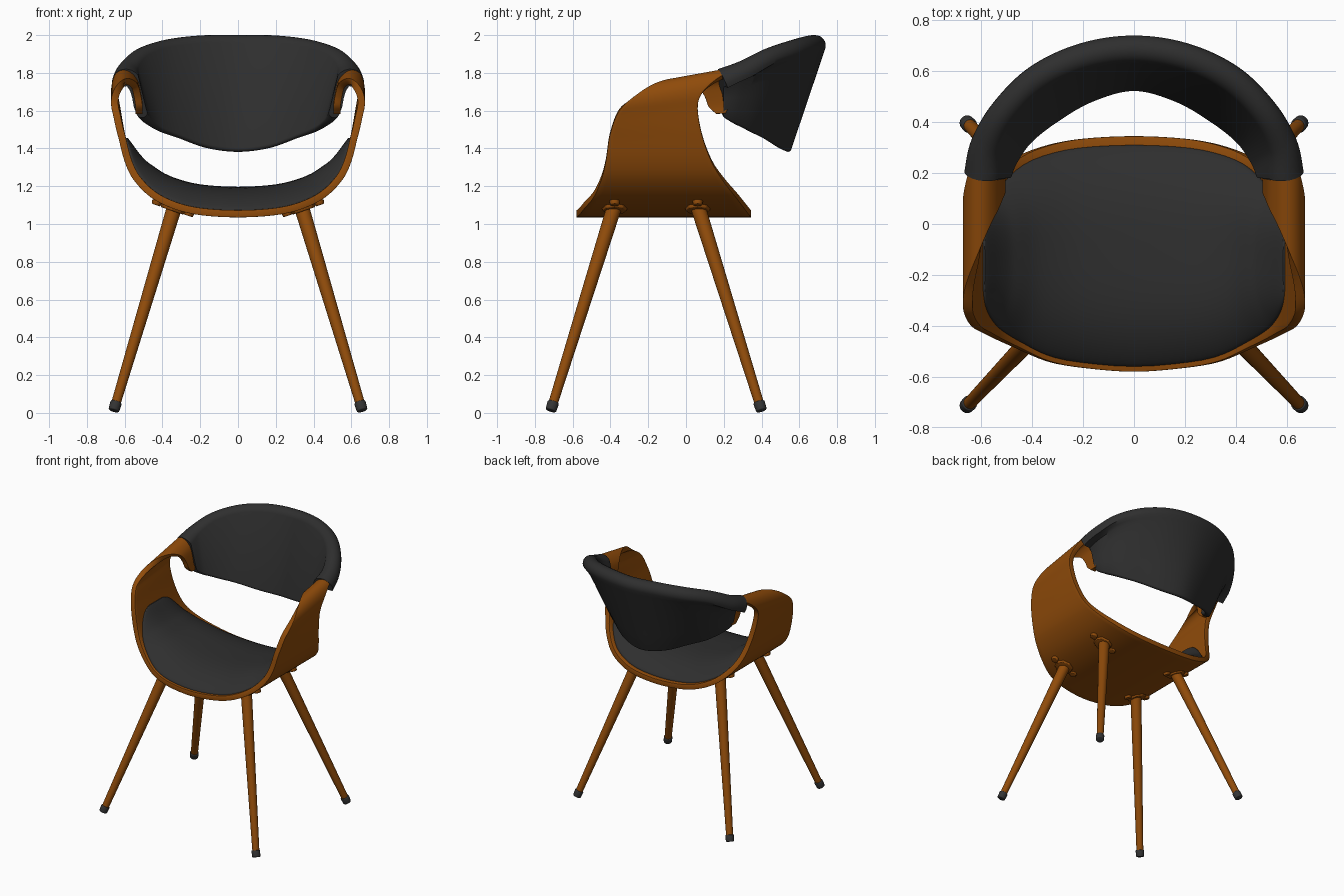
import bpy, bmesh, math
from mathutils import Vector

if "Cube" in bpy.data.objects:
    bpy.data.objects.remove(bpy.data.objects["Cube"], do_unlink=True)


def material(name, rgb, rough):
    m = bpy.data.materials.new(name)
    m.use_nodes = True
    m.diffuse_color = (*rgb, 1)
    b = m.node_tree.nodes["Principled BSDF"]
    b.inputs["Base Color"].default_value = (*rgb, 1)
    b.inputs["Roughness"].default_value = rough
    return m


WOOD = material("walnut wood", (0.275, 0.07, 0.003), 0.5)
FABRIC = material("black upholstery", (0.028, 0.028, 0.028), 0.8)
RUBBER = material("dark rubber", (0.034, 0.034, 0.034), 0.7)


def finish(name, bm, mat, mods=()):
    me = bpy.data.meshes.new(name)
    bm.to_mesh(me)
    bm.free()
    ob = bpy.data.objects.new(name, me)
    bpy.context.collection.objects.link(ob)
    me.materials.append(mat)
    bpy.ops.object.select_all(action='DESELECT')
    ob.select_set(True)
    bpy.context.view_layer.objects.active = ob
    for kind, settings in mods:
        mod = ob.modifiers.new(kind.title(), kind)
        for key, value in settings.items():
            setattr(mod, key, value)
        bpy.ops.object.modifier_apply(modifier=mod.name)
    bpy.ops.object.shade_smooth_by_angle(angle=math.radians(40))
    return ob


def mirrored(rows, flip):
    # full left-to-right list from the half that starts at the centre
    other = [[-v if k in flip else v for k, v in enumerate(r)] for r in rows[:0:-1]]
    return other + [list(r) for r in rows]


def at(rows, u):
    # smooth curve through the rows, u = 0 at the middle row
    n = len(rows) - 1
    u = min(max(u + n / 2, 0), n)
    i = min(int(u), n - 1)
    f = u - i
    a, b, c, d = (rows[min(max(i + k, 0), n)] for k in (-1, 0, 1, 2))
    return [q + f * (r - p + f * (2 * p - 5 * q + 4 * r - s + f * (3 * (q - r) + s - p))) / 2
            for p, q, r, s in zip(a, b, c, d)]


def loft(name, rings, mat):
    bm = bmesh.new()
    vs = [[bm.verts.new(p) for p in ring] for ring in rings]
    n = len(vs[0])
    for a, b in zip(vs, vs[1:]):
        for j in range(n):
            bm.faces.new((a[j], a[(j + 1) % n], b[(j + 1) % n], b[j]))
    bm.faces.new(vs[0])
    bm.faces.new(vs[-1])
    bmesh.ops.recalc_face_normals(bm, faces=bm.faces)
    return finish(name, bm, mat)


def rod(name, p, q, r1, r2, mat, sides=24, bevel=0.0):
    p, q = Vector(p), Vector(q)
    bm = bmesh.new()
    bmesh.ops.create_cone(bm, cap_ends=True, segments=sides, radius1=r1, radius2=r2, depth=(q - p).length)
    rot = (q - p).to_track_quat('Z', 'Y').to_matrix()
    for v in bm.verts:
        v.co = rot @ v.co + (p + q) / 2
    mods = [('BEVEL', dict(width=bevel, segments=3, limit_method='ANGLE'))] if bevel else []
    return finish(name, bm, mat, mods)


# Bent wood shell: outer x, z, front y, back y, from the centre up and over the arm
SHELL = mirrored([
    (0, 1.035, -0.58, 0.345), (0.2, 1.047, -0.565, 0.335), (0.34, 1.08, -0.54, 0.31),
    (0.46, 1.14, -0.49, 0.265), (0.55, 1.23, -0.45, 0.195), (0.60, 1.33, -0.425, 0.135),
    (0.635, 1.47, -0.405, 0.085), (0.66, 1.62, -0.37, 0.062), (0.672, 1.70, -0.325, 0.08),
    (0.666, 1.76, -0.26, 0.14), (0.643, 1.803, -0.19, 0.22), (0.605, 1.82, -0.10, 0.25),
    (0.565, 1.805, -0.01, 0.25), (0.53, 1.76, 0.06, 0.25), (0.513, 1.69, 0.10, 0.24),
    (0.505, 1.63, 0.12, 0.23), (0.505, 1.585, 0.16, 0.21)], (0,))
THICK = 0.038


def shell_point(u, t):
    # t runs from the front edge (0) to the back edge (1); arm tops slope to the front
    x, z, front, back = at(SHELL, u)
    y = front + (back - front) * t
    slope = min(max((z - 1.45) / 0.35, 0), 1)
    return Vector((x, y, z - 0.18 * (0.2 - y) * slope))


bm = bmesh.new()
STEPS, COLS, HALF = 4, 20, len(SHELL) // 2
grid = [[bm.verts.new(shell_point(i / STEPS, j / COLS)) for j in range(COLS + 1)]
        for i in range(-HALF * STEPS, HALF * STEPS + 1)]
for a, b in zip(grid, grid[1:]):
    for j in range(COLS):
        bm.faces.new((a[j], a[j + 1], b[j + 1], b[j]))
finish("bent_wood_shell", bm, WOOD, [
    ('SOLIDIFY', dict(thickness=THICK, offset=-1)),
    ('BEVEL', dict(width=0.009, segments=2, limit_method='ANGLE', angle_limit=math.radians(50)))])

# Domed seat pad lying in the shell, thin at the rim
REACH, ACROSS, ALONG = 5.85, 48, 28
rings = []
for i in range(1, ACROSS):
    s = -math.cos(math.pi * i / ACROSS)
    u = s * REACH
    tangent = shell_point(u + 0.05, 0.5) - shell_point(u - 0.05, 0.5)
    inward = Vector((-tangent.z, 0, tangent.x)).normalized()
    width = 0.94 * (1 - abs(s) ** 4) ** 0.25
    top, under = [], []
    for j in range(ALONG + 1):
        t = -math.cos(math.pi * j / ALONG)
        base = shell_point(u, 0.492 + 0.5 * t * width)
        rim = 0.018 * math.sqrt(max(0, (1 - t ** 4) * (1 - s ** 4)))
        dome = 0.1 * (1 - abs(t) ** 3) * (1 - abs(s) ** 3)
        top.append(base + inward * (THICK + 0.006 + rim + dome))
        under.append(base + inward * THICK * 0.6)
    rings.append(top + under[::-1])
loft("seat_pad", rings, FABRIC)

# Backrest: top edge centre and radius, bottom edge centre and radius, and how far
# the outer side is hollowed where it wraps the arms, from the middle out
BACK = mirrored([
    (0, 0.685, 1.945, 0.055, 0, 0.54, 1.40, 0.018, 0),
    (0.2, 0.655, 1.943, 0.055, 0.17, 0.495, 1.42, 0.017, 0),
    (0.38, 0.57, 1.92, 0.055, 0.315, 0.41, 1.47, 0.016, 0.1),
    (0.51, 0.44, 1.875, 0.056, 0.42, 0.33, 1.51, 0.02, 0.4),
    (0.578, 0.31, 1.803, 0.064, 0.48, 0.25, 1.55, 0.024, 0.8),
    (0.592, 0.2, 1.752, 0.075, 0.51, 0.19, 1.59, 0.03, 1)], (0, 4))
rings = []
for i in range(-40, 41):
    u = i / 8
    row = at(BACK, u)
    top, low = Vector(row[:3]), Vector(row[4:7])
    tangent = Vector(at(BACK, u + 0.05)[:3]) - Vector(at(BACK, u - 0.05)[:3])
    up = (top - low).normalized()
    front = tangent.cross(up).normalized()
    up = front.cross(tangent).normalized()
    ring = []
    for centre, radius, start in ((top, row[3], 0), (low, row[7], math.pi)):
        for k in range(11):
            a = start + math.pi * k / 10
            ring.append(centre + radius * (front * math.cos(a) + up * math.sin(a)))
        if centre is top:
            for f, hollow in ((0.06, 0.5), (0.12, 0.9), (0.3, 0.95), (0.5, 0.8), (0.75, 0.4)):
                depth = (row[3] + (row[7] - row[3]) * f) * (1 - hollow * row[8])
                ring.append(top.lerp(low, f) - front * depth)
    rings.append(ring)
loft("backrest_pad", rings, FABRIC)

# Splayed legs with rubber feet and mounting plates
for side, sx in (("left", 1), ("right", -1)):
    for end, y_top, y_low in (("front", -0.378, -0.716), ("back", 0.062, 0.4)):
        name = end + "_" + side
        head = Vector((sx * 0.335, y_top, 1.095))
        foot = Vector((sx * 0.658, y_low, 0.012))
        ankle = foot.lerp(head, 0.042)
        rod(name + "_leg", ankle, head, 0.025, 0.04, WOOD)
        rod(name + "_foot", foot, ankle, 0.029, 0.031, RUBBER, bevel=0.006)
        # plate with two screwed ears on the underside of the shell
        down = Vector((sx * 0.32, 0, -0.95)).normalized()
        across = Vector((sx * 0.95, 0, 0.32)).normalized()
        seat = Vector((sx * 0.345, y_top, 1.083))
        rod(name + "_plate", seat - down * 0.01, seat + down * 0.014, 0.07, 0.064, WOOD, 8, 0.004)
        for ear, k in (("inner", -1), ("outer", 1)):
            p = seat + across * 0.09 * k - down * 0.012
            rod(f"{name}_{ear}_ear", p, p + down * 0.024, 0.028, 0.024, WOOD, 12, 0.004)
